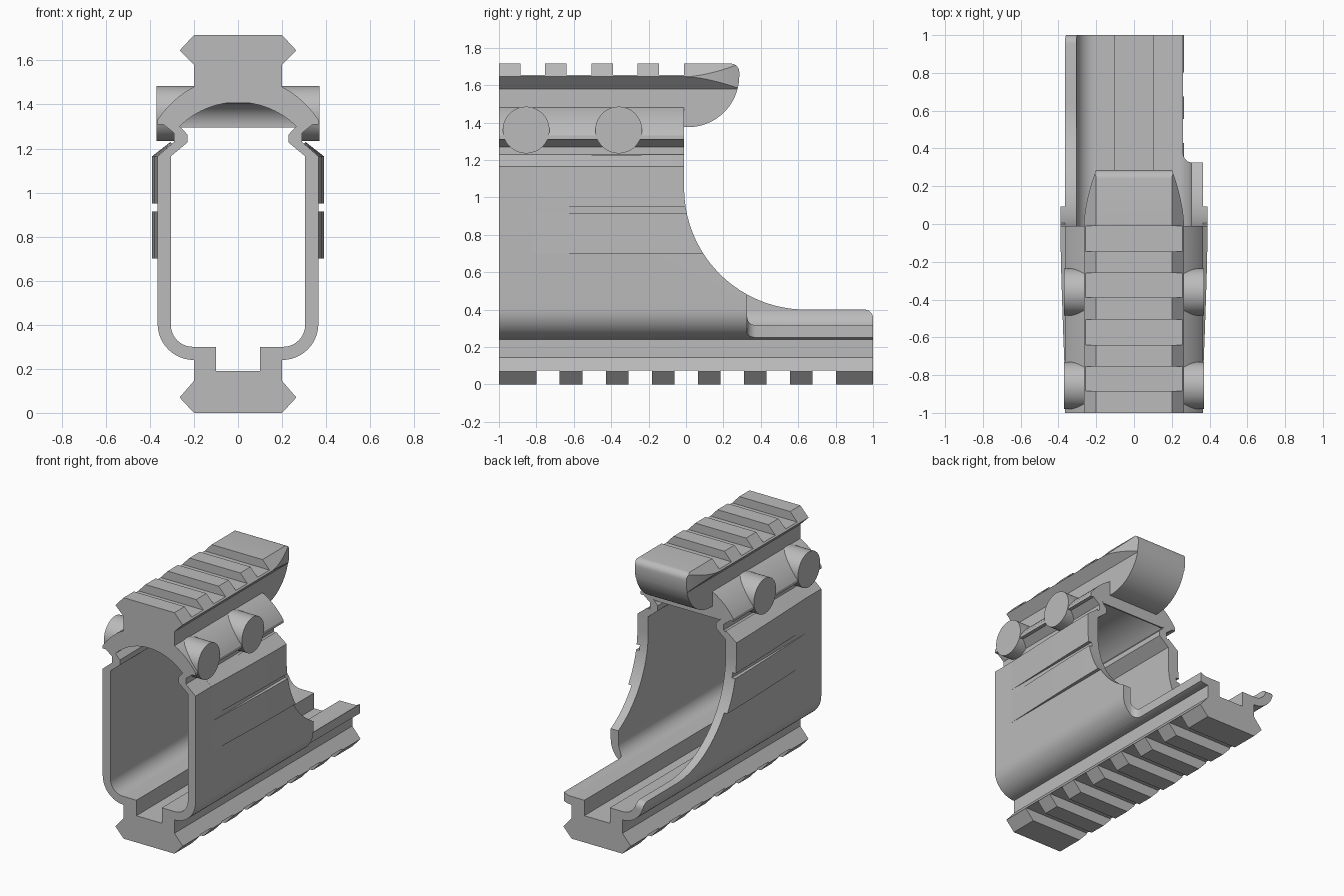
import bpy
import bmesh
from math import sin, cos, pi, radians

old = bpy.data.objects.get("Cube")
if old:
    bpy.data.objects.remove(old, do_unlink=True)

grey = bpy.data.materials.new("plain grey")
grey.use_nodes = True
grey.diffuse_color = (0.5, 0.5, 0.5, 1)
grey.node_tree.nodes["Principled BSDF"].inputs["Base Color"].default_value = (0.5, 0.5, 0.5, 1)


def arc(cx, cy, r, a, b, n=12):
    """Points along an arc, angles in degrees."""
    steps = [radians(a + (b - a) * i / n) for i in range(n + 1)]
    return [(cx + r * cos(t), cy + r * sin(t)) for t in steps]


def mirrored(half):
    return half + [(-x, z) for x, z in reversed(half) if x > 1e-4]


def add_loft(bm, rings):
    """Skin a list of matching rings and cap both ends."""
    rows = [[bm.verts.new(p) for p in ring] for ring in rings]
    n = len(rows[0])
    for a, b in zip(rows, rows[1:]):
        for i in range(n):
            j = (i + 1) % n
            bm.faces.new((a[i], a[j], b[j], b[i]))
    bm.faces.new(rows[0])
    bm.faces.new(rows[-1])


def place(profile, axis, d):
    if axis == "x":
        return [(d, u, v) for u, v in profile]
    if axis == "y":
        return [(u, d, v) for u, v in profile]
    return [(u, v, d) for u, v in profile]


def build(name, lofts):
    bm = bmesh.new()
    for rings in lofts:
        add_loft(bm, rings)
    bmesh.ops.recalc_face_normals(bm, faces=bm.faces)
    mesh = bpy.data.meshes.new(name)
    bm.to_mesh(mesh)
    bm.free()
    mesh.materials.append(grey)
    ob = bpy.data.objects.new(name, mesh)
    bpy.context.collection.objects.link(ob)
    return ob


def prism(name, profile, axis, a, b):
    return build(name, [[place(profile, axis, a), place(profile, axis, b)]])


def select(ob):
    bpy.ops.object.select_all(action="DESELECT")
    ob.select_set(True)
    bpy.context.view_layer.objects.active = ob


def combine(ob, other, operation="DIFFERENCE"):
    mod = ob.modifiers.new("combine", "BOOLEAN")
    mod.operation = operation
    mod.solver = "EXACT"
    mod.object = other
    select(ob)
    bpy.ops.object.modifier_apply(modifier=mod.name)


def slots(name, spans, z0, z1):
    section = [(-0.4, z0), (0.4, z0), (0.4, z1), (-0.4, z1)]
    return build(name, [[place(section, "y", a), place(section, "y", b)] for a, b in spans])


# Cross-sections of the body and its hollow
rail_top = [(0.2, 1.58), (0.265, 1.645), (0.2, 1.715)]
outer = mirrored(
    [(0.2, 0), (0.265, 0.07), (0.2, 0.145)]
    + arc(0.2, 0.405, 0.165, -90, 0)
    + [(0.365, 1.165), (0.29, 1.23), (0.29, 1.27), (0.34, 1.31), (0.365, 1.31)]
    + arc(0, 1.094, 0.4346, 32.9, 62.6)
    + rail_top)
inner = mirrored(
    [(0.1, 0.19), (0.1, 0.3)]
    + arc(0.205, 0.4, 0.1, -90, 0)
    + [(0.305, 1.165), (0.23, 1.227), (0.23, 1.264)]
    + arc(0, 1.036, 0.374, 45, 90))

body = prism("rail_body", outer, "y", -1, 1)

# Round side bosses
for y in (-0.855, -0.36):
    boss = prism("boss", arc(y, 1.36, 0.125, 0, 352.5, 47), "x", -0.37, 0.37)
    combine(body, boss, "UNION")
    bpy.data.objects.remove(boss, do_unlink=True)

# Cutters: hollow, swept rear opening, side notch and rail slots
hollow = prism("hollow_cutter", inner, "y", -1.1, 1.1)
rear = prism(
    "rear_cutter",
    [(1.2, 1.9), (-0.01, 1.9)] + arc(0.64, 1.05, 0.65, 180, 270, 28)
    + arc(0.955, 0.355, 0.045, 90, 0, 6) + [(1.2, 0.355)],
    "x", -0.6, 0.6)
notch = prism(
    "notch_cutter",
    [(0.26, 1.1)] + arc(0.31, 0.375, 0.05, 180, 270, 8) + [(0.6, 0.325), (0.6, 1.1)],
    "z", 0.2, 0.6)
top_slots = slots(
    "top_slot_cutter",
    [(-0.885, -0.755), (-0.64, -0.505), (-0.39, -0.26), (-0.145, 0.05)], 1.655, 1.8)
low_slots = slots(
    "lower_slot_cutter",
    [(-0.8 + 0.246 * i, -0.675 + 0.246 * i) for i in range(7)], -0.1, 0.075)
for cutter in (hollow, rear, notch, top_slots, low_slots):
    combine(body, cutter)

# Curved web closing the arch at the rear
web = prism(
    "arch_web",
    [(-0.01, 1.295), (-0.01, 1.42), (-0.13, 1.42)] + arc(-0.13, 1.295, 0.11, 90, 0),
    "x", -0.26, 0.26)

# Overhanging rail nose, shaped from the side and from above
nose = prism("rail_nose", mirrored([(0.2, 1.36)] + rail_top), "y", -0.01, 0.4)
side_shape = prism(
    "nose_side_cutter",
    [(-0.1, 1.375)] + arc(0.01, 1.65, 0.275, -90, 0, 18)
    + arc(0.24, 1.67, 0.045, 0, 90, 6) + [(-0.1, 1.715)],
    "x", -0.5, 0.5)
plan_shape = prism(
    "nose_plan_cutter",
    mirrored([(0.267, -0.1), (0.265, 0)]
             + [(0.265 - 0.065 * (i / 8) ** 1.6, 0.29 * i / 8) for i in range(1, 9)]),
    "z", 1.2, 1.9)
for shape in (side_shape, plan_shape):
    combine(nose, shape, "INTERSECT")

# Tapered grip plates on both walls
parts = [body, web, nose]
stations = [(-0.82, 0.0005), (-0.6, 0.009), (-0.4, 0.016), (-0.2, 0.022), (0, 0.025), (0.15, 0.025)]
for side, label in ((1, "left"), (-1, "right")):
    upper, lower = [], []
    for y, d in stations:
        x = 0.365 + d
        upper.append([(side * u, y, v) for u, v in (
            (0.35, 0.95), (x, 0.95), (x, 1.165), (0.3 + d * 0.3, 1.2215 + d * 0.3), (0.3, 1.215), (0.35, 1.17))])
        lower.append([(side * u, y, v) for u, v in (
            (0.35, 0.7), (x, 0.7), (x, 0.915), (0.35, 0.915))])
    for name, rings in (("upper", upper), ("lower", lower)):
        plate = build(f"{label}_{name}_grip_plate", [rings])
        combine(plate, rear)
        parts.append(plate)

for cutter in (hollow, rear, notch, top_slots, low_slots, side_shape, plan_shape):
    bpy.data.objects.remove(cutter, do_unlink=True)

for ob in parts:
    select(ob)
    bpy.ops.object.shade_smooth_by_angle(angle=radians(25))
